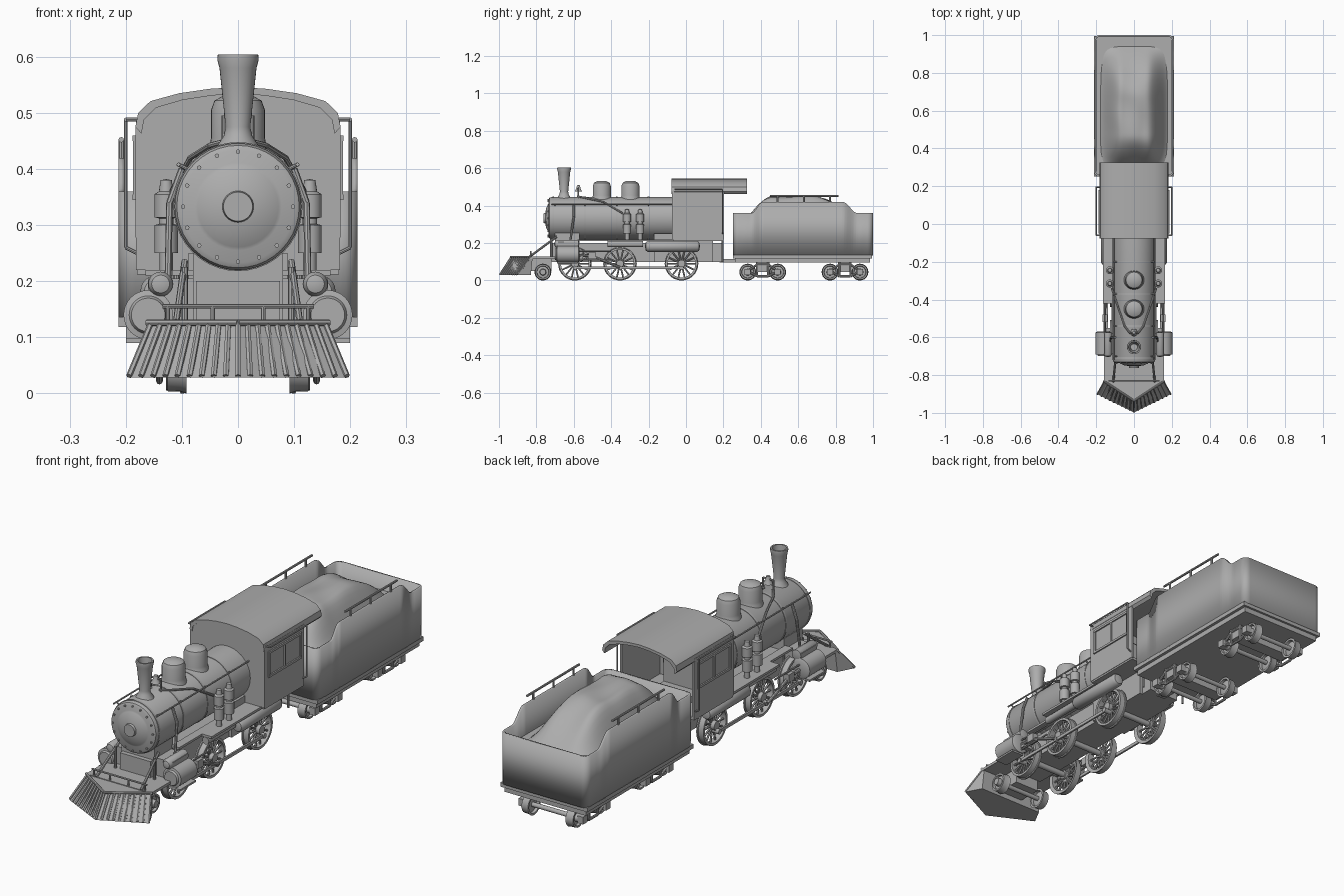
import bpy, bmesh, math
from mathutils import Vector, Matrix

default_cube = bpy.data.objects.get("Cube")
if default_cube:
    bpy.data.objects.remove(default_cube, do_unlink=True)

GREY = (0.42, 0.42, 0.42, 1)
grey = bpy.data.materials.new("plain grey")
grey.use_nodes = True
grey.diffuse_color = GREY
grey.node_tree.nodes["Principled BSDF"].inputs["Base Color"].default_value = GREY
parts = []
SIDES = (("left", 1), ("right", -1))


def finish(name, bm):
    bmesh.ops.remove_doubles(bm, verts=bm.verts, dist=1e-5)
    bmesh.ops.recalc_face_normals(bm, faces=bm.faces)
    mesh = bpy.data.meshes.new(name)
    bm.to_mesh(mesh)
    bm.free()
    mesh.materials.append(grey)
    ob = bpy.data.objects.new(name, mesh)
    bpy.context.collection.objects.link(ob)
    parts.append(ob)
    return ob


def box(name, x, y, z):
    """Box from three (low, high) ranges."""
    bm = bmesh.new()
    size = [b - a for a, b in (x, y, z)]
    mid = Vector([(a + b) / 2 for a, b in (x, y, z)])
    bmesh.ops.create_cube(bm, size=1, matrix=Matrix.Translation(mid) @ Matrix.Diagonal((*size, 1)))
    return finish(name, bm)


def lathe(name, profile, origin, axis="z", segs=32):
    """Spin (radius, height) points around an axis."""
    bm = bmesh.new()
    rings = []
    for r, t in profile:
        ring = []
        for i in range(segs):
            a = math.tau * i / segs
            c, s = r * math.cos(a), r * math.sin(a)
            p = {"z": (c, s, t), "y": (c, t, s), "x": (t, c, s)}[axis]
            ring.append(bm.verts.new(Vector(p) + Vector(origin)))
        rings.append(ring)
    for lo, hi in zip(rings, rings[1:]):
        for i in range(segs):
            j = (i + 1) % segs
            bm.faces.new((lo[i], lo[j], hi[j], hi[i]))
    return finish(name, bm)


def drum(name, r, a, b, origin, axis, segs=24):
    return lathe(name, [(0, a), (r, a), (r, b), (0, b)], origin, axis, segs)


def rods(name, segments, r, segs=8):
    """Straight round bars between pairs of points."""
    bm = bmesh.new()
    for a, b in segments:
        a, b = Vector(a), Vector(b)
        turn = (b - a).to_track_quat("Z", "Y").to_matrix().to_4x4()
        bmesh.ops.create_cone(bm, cap_ends=True, segments=segs, radius1=r, radius2=r,
                              depth=(b - a).length, matrix=Matrix.Translation((a + b) / 2) @ turn)
    return finish(name, bm)


def path(name, pts, r):
    return rods(name, list(zip(pts, pts[1:])), r)


def prism(name, outline, y0, y1):
    """Extrude an (x, z) outline along y."""
    bm = bmesh.new()
    face = bm.faces.new([bm.verts.new((x, y0, z)) for x, z in outline])
    out = bmesh.ops.extrude_face_region(bm, geom=[face], use_keep_orig=True)
    moved = [v for v in out["geom"] if isinstance(v, bmesh.types.BMVert)]
    bmesh.ops.translate(bm, verts=moved, vec=(0, y1 - y0, 0))
    return finish(name, bm)


# Boiler with domed smokebox door, bands and bolts
BZ, BR = 0.333, 0.113
lathe("boiler", [(0, -.762), (.026, -.762), (.028, -.752), (.052, -.748), (.072, -.738), (.078, -.735),
                 (.1, -.735), (.109, -.73), (BR, -.72), (BR, 0), (0, 0)], (0, 0, BZ), "y", 40)
for y in (-.71, -.54, -.37, -.2):
    drum("boiler_band", BR + .002, y - .005, y + .005, (0, 0, BZ), "y", 40)
for i in range(16):
    a = math.tau * i / 16
    drum("door_bolt", .004, -.741, -.73, (.098 * math.cos(a), 0, BZ + .098 * math.sin(a)), "y", 8)

# Chimney, domes and bell
lathe("chimney", [(0, .42), (.045, .42), (.036, .443), (.025, .46), (.022, .475), (.033, .58), (.037, .595),
                  (.036, .604), (.029, .604), (.018, .5), (0, .5)], (0, -.652, 0))
for y in (-.45, -.297):
    lathe("steam_dome", [(.058, .42), (.05, .445), (.048, .455), (.048, .505), (.042, .522), (.025, .531),
                         (0, .533)], (0, y, 0))
lathe("bell", [(0, .512), (.008, .508), (.012, .49), (.02, .475), (0, .475)], (0, -.575, 0), segs=16)
path("bell_frame", [(-.025, -.575, .44), (-.025, -.575, .495), (.025, -.575, .495), (.025, -.575, .44)], .004)

# Centre frame, firebox, saddle and front deck
box("main_frame", (-.075, .075), (-.72, .2), (.1, .2))
box("firebox", (-.088, .088), (-.17, .145), (.1, .25))
box("smokebox_saddle", (-.08, .08), (-.7, -.57), (.13, .26))
box("front_deck", (-.16, .16), (-.835, -.55), (.116, .128))
box("pilot_bracket", (-.06, .06), (-.83, -.72), (.05, .12))
box("drawbar", (-.02, .02), (.18, .3), (.095, .115))
box("cab_floor", (-.18, .18), (-.07, .2), (.212, .224))
prism("boiler_backhead", [(-.09, .22), (.09, .22), (.09, .38), (.05, .42), (-.05, .42), (-.09, .38)], -.02, .03)

# Cab front and arched roof
arch = [(.183, .475), (.178, .5), (.156, .521), (.105, .535), (.05, .543), (0, .546)]
arch += [(-x, z) for x, z in arch[-2::-1]]
inner = [(x * .94, z - .012) for x, z in arch]
prism("cab_front", arch + [(-.182, .22), (.182, .22)], -.075, -.064)
prism("cab_roof", arch + inner[::-1], -.078, .325)

# Cowcatcher: solid wedge with slats
bm = bmesh.new()
low = [(.16, -.83), (.197, -.9), (0, -.998), (-.197, -.9), (-.16, -.83)]
top = [(.156, -.82), (.157, -.83), (0, -.932), (-.157, -.83), (-.156, -.82)]
lv = [bm.verts.new((x, y, .028)) for x, y in low]
tv = [bm.verts.new((x, y, .125)) for x, y in top]
bm.faces.new(lv)
bm.faces.new(tv)
for i in range(5):
    j = (i + 1) % 5
    bm.faces.new((lv[i], lv[j], tv[j], tv[i]))
finish("cowcatcher", bm)
slats = []
for _, s in SIDES:
    for i in range(10):
        a = Vector((0, -.934, .125)).lerp(Vector((s * .155, -.832, .125)), i / 9)
        b = Vector((0, -.995, .031)).lerp(Vector((s * .194, -.901, .031)), i / 9)
        slats.append((a, b))
rods("cowcatcher_slats", slats, .0055, 6)
path("cowcatcher_top_bar", [(-.162, -.83, .126), (0, -.936, .126), (.162, -.83, .126)], .006)
rods("front_rail", [((-.135, -.83, .155), (.135, -.83, .155))]
     + [((x, -.83, .12), (x, -.83, .155)) for x in (-.125, -.045, .045, .125)], .004)


def plain_wheel(name, s, y):
    section = [(0, .1), (.016, .098), (.034, .104), (.036, .092), (.045, .092), (.042, .102), (.041, .126),
               (.033, .126), (.031, .115), (.018, .117), (.015, .135), (0, .135)]
    lathe(name, [(r, s * t) for r, t in section], (0, y, .045), "x", 24)


def driving_wheel(name, s, y):
    c = (0, y, .09)
    rim = [(.074, .1), (.09, .096), (.09, .102), (.086, .104), (.085, .128), (.074, .128), (.074, .1)]
    lathe(name + "_rim", [(r, s * t) for r, t in rim], c, "x", 36)
    drum(name + "_hub", .02, s * .098, s * .135, c, "x")
    spokes = []
    for i in range(14):
        a = math.tau * i / 14
        d = Vector((0, math.cos(a), math.sin(a)))
        m = Vector((s * .114, y, .09))
        spokes.append((m + d * .015, m + d * .077))
    rods(name + "_spokes", spokes, .0045, 6)
    drum(name + "_crank_pin", .011, s * .11, s * .15, (0, y, .068), "x", 12)


# Wheels, axles, rods and cylinders
DRIVERS, TRUCKS, PILOT = (-.594, -.353, -.024), ((.33, .49), (.77, .93)), -.765
SMALL = (PILOT, *TRUCKS[0], *TRUCKS[1])
rods("driver_axles", [((-.11, y, .09), (.11, y, .09)) for y in DRIVERS], .013, 12)
rods("small_axles", [((-.11, y, .045), (.11, y, .045)) for y in SMALL], .01, 12)
for side, s in SIDES:
    for y in DRIVERS:
        driving_wheel(side + "_driver", s, y)
    for y in SMALL:
        plain_wheel(side + "_small_wheel", s, y)
    box(side + "_side_rod", sorted((s * .138, s * .146)), (DRIVERS[0], DRIVERS[2]), (.061, .075))
    path(side + "_main_rod", [(s * .155, -.57, .135), (s * .155, -.5, .13), (s * .152, DRIVERS[1], .07)], .007)
    box(side + "_crosshead", sorted((s * .14, s * .168)), (-.52, -.48), (.115, .15))
    rods(side + "_slide_bars", [((s * .155, -.57, z), (s * .155, -.4, z)) for z in (.11, .157)], .004)
    lathe(side + "_cylinder", [(0, -.7), (.03, -.7), (.034, -.692), (.044, -.69), (.044, -.575), (.034, -.57),
                               (0, -.57)], (s * .16, 0, .14), "y")
    lathe(side + "_valve_chest", [(0, -.705), (.016, -.7), (.022, -.69), (.022, -.575), (0, -.57)],
          (s * .138, 0, .195), "y", 20)
    box(side + "_cylinder_mount", sorted((s * .07, s * .16)), (-.685, -.58), (.12, .205))
    box(side + "_cylinder_step", sorted((s * .14, s * .2)), (-.69, -.58), (.09, .098))

    # Running boards, tanks and pumps
    box(side + "_running_board", sorted((s * .08, s * .165)), (-.42, -.06), (.21, .22))
    box(side + "_narrow_board", sorted((s * .08, s * .118)), (-.58, -.42), (.21, .22))
    lathe(side + "_air_tank", [(0, -.22), (.022, -.215), (.029, -.205), (.029, .06), (.022, .07), (0, .075)],
          (s * .145, 0, .182), "y", 20)
    drum(side + "_small_tank", .016, -.42, -.23, (s * .135, 0, .194), "y", 16)
    for y in (-.315, -.245):
        lathe(side + "_pump", [(0, .22), (.012, .22), (.012, .25), (.021, .25), (.021, .3), (.013, .302),
                               (.013, .312), (.021, .314), (.021, .355), (.013, .36), (.01, .38), (0, .382)],
              (s * .128, y, 0), segs=16)
    rods(side + "_boiler_rail", [((s * .106, -.72, .408), (s * .106, -.07, .408))]
         + [((s * .09, y, .4), (s * .108, y, .409)) for y in (-.7, -.54, -.37, -.2)], .0035)
    path(side + "_sand_pipe", [(s * .02, -.58, .45), (s * .05, -.54, .442), (s * .085, -.44, .42),
                               (s * .118, -.34, .36)], .005)
    path(side + "_steam_pipe", [(s * .1, -.6, .4), (s * .122, -.6, .34), (s * .125, -.62, .2)], .006)
    rods(side + "_front_brace", [((s * .095, -.69, .235), (s * .11, -.835, .128)),
                                 ((s * .095, -.72, .128), (s * .095, -.72, .225))], .006)

    # Cab side, window frames and grab rails
    box(side + "_cab_wall", sorted((s * .172, s * .182)), (-.07, .203), (.22, .485))
    for y in (-.045, .065, .175):
        box(side + "_window_post", sorted((s * .18, s * .187)), (y - .005, y + .005), (.35, .455))
    for z in (.35, .455):
        box(side + "_window_bar", sorted((s * .18, s * .188)), (-.05, .18), (z - .005, z + .005))
    path(side + "_grab_rail", [(s * .18, .195, .25), (s * .2, .195, .26), (s * .2, .195, .488),
                               (s * .2, -.06, .488), (s * .175, -.06, .488)], .0035)
    rods(side + "_cab_post", [((s * .11, .195, .1), (s * .11, .195, .22))], .005)

    # Tender trucks and top rail
    for a, b in TRUCKS:
        m = (a + b) / 2
        path(side + "_truck_frame", [(s * .14, a, .05), (s * .14, m - .03, .085), (s * .14, m + .03, .085),
                                     (s * .14, b, .05), (s * .14, m + .03, .022), (s * .14, m - .03, .022),
                                     (s * .14, a, .05)], .006)
        for d in (-.03, .03):
            rods(side + "_truck_post", [((s * .14, m + d, .022), (s * .14, m + d, .095))], .006)
        for y in (a, b):
            box(side + "_axle_box", sorted((s * .13, s * .158)), (y - .016, y + .016), (.03, .062))
    rods(side + "_tender_rail", [((s * .208, .45, .452), (s * .208, .815, .452))]
         + [((s * .208, y, .4), (s * .208, y, .452)) for y in (.49, .63, .77)], .005)
for a, b in TRUCKS:
    box("truck_bolster", (-.14, .14), ((a + b) / 2 - .03, (a + b) / 2 + .03), (.045, .097))

# Tender: frame, open rounded shell with raised sides, floor
box("tender_frame", (-.2, .2), (.262, .985), (.095, .118))
box("tender_ledge", (-.213, .213), (.252, .995), (.118, .136))
box("tender_floor", (-.2, .2), (.262, .99), (.136, .29))


def wall_top(y):
    t = max(0, min(1, (y - .35) / .06, (.915 - y) / .075))
    return .36 + .06 * t * t * (3 - 2 * t)


Y0, Y1, W, R = .25, 1.0, .213, .03
steps = [.33 + .01 * i for i in range(10)] + [.83 + .0125 * i for i in range(9)]
loop = [(W, y) for y in steps]
corners = ((W - R, Y1 - R), (R - W, Y1 - R), (R - W, Y0 + R), (W - R, Y0 + R))
for q, (cx, cy) in enumerate(corners):
    for i in range(6):
        a = math.pi / 2 * (q + i / 5)
        loop.append((cx + R * math.cos(a), cy + R * math.sin(a)))
    if q == 1:
        loop += [(-W, y) for y in reversed(steps)]
bm = bmesh.new()
lo = [bm.verts.new((x, y, .134)) for x, y in loop]
hi = [bm.verts.new((x, y, wall_top(y))) for x, y in loop]
for i in range(len(loop)):
    j = (i + 1) % len(loop)
    bm.faces.new((lo[i], lo[j], hi[j], hi[i]))
shell = finish("tender_shell", bm)
thick = shell.modifiers.new("thickness", "SOLIDIFY")
thick.thickness, thick.offset = .01, -1

# Coal heap
bm = bmesh.new()
bmesh.ops.create_grid(bm, x_segments=28, y_segments=44, size=1)
for v in bm.verts:
    u, w = v.co.x, v.co.y
    along = min(1, (w + 1) / .55, (1 - w) / .85)
    across = min(1, (1 - abs(u)) / .65)
    f = math.sin(along * math.pi / 2) * (across * across * (3 - 2 * across))
    bump = .006 * math.sin(7 * u + 3 * w) * math.sin(6 * w - 2 * u + 1)
    v.co = (u * .195, .62 + w * .33, .28 + .168 * f + bump * f)
finish("coal_heap", bm)

# Smooth shading with sharp edges kept
bpy.ops.object.select_all(action="DESELECT")
for ob in parts:
    ob.select_set(True)
bpy.context.view_layer.objects.active = parts[0]
bpy.ops.object.shade_smooth_by_angle(angle=math.radians(35))
